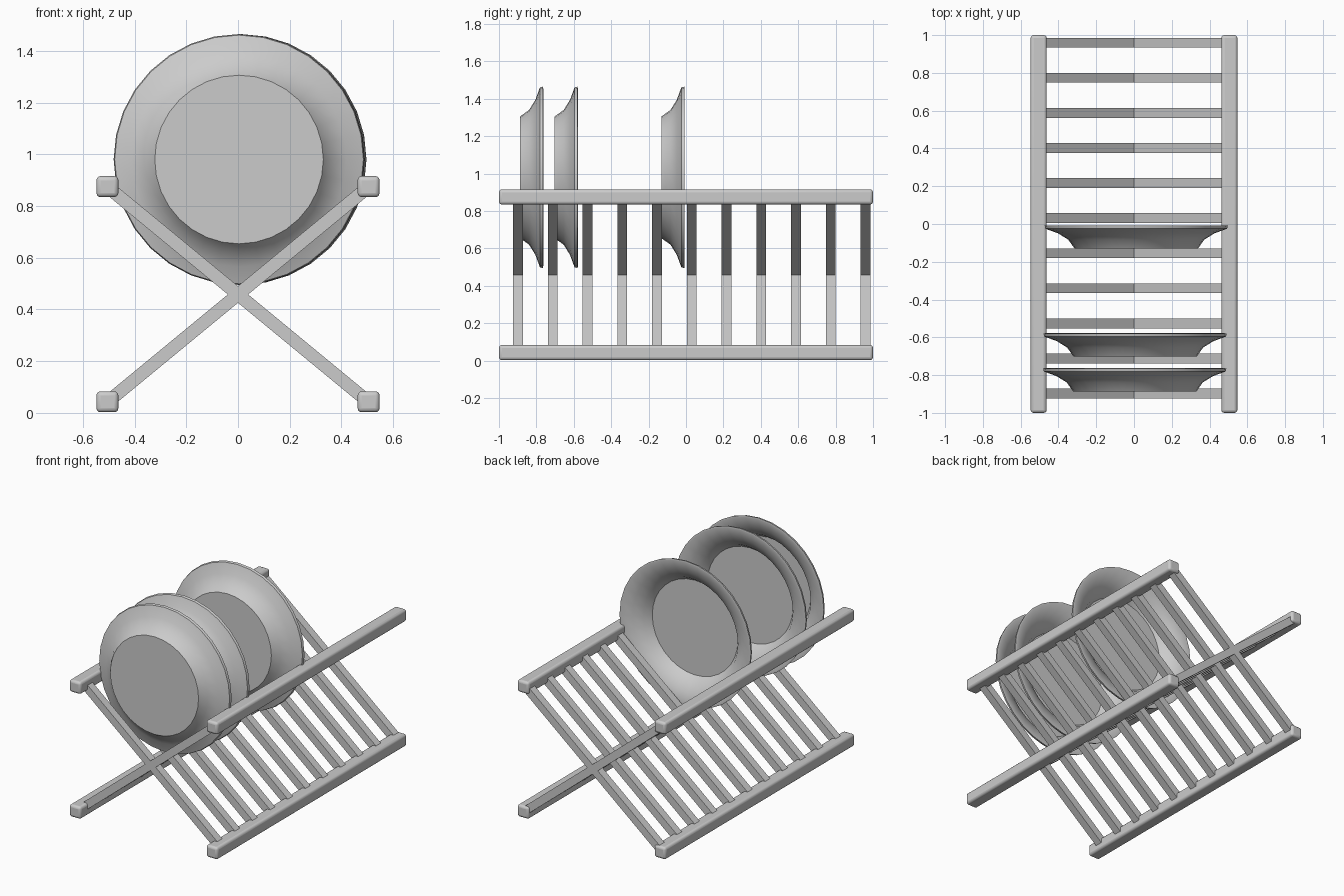
import bpy, bmesh, math

if "Cube" in bpy.data.objects:
    bpy.data.objects.remove(bpy.data.objects["Cube"])

def link(name, bm):
    bmesh.ops.recalc_face_normals(bm, faces=bm.faces)
    me = bpy.data.meshes.new(name)
    bm.to_mesh(me)
    bm.free()
    ob = bpy.data.objects.new(name, me)
    bpy.context.collection.objects.link(ob)
    return ob

def box(name, loc, size, rot_y=0.0, bevel=0.0):
    bm = bmesh.new()
    bmesh.ops.create_cube(bm, size=1.0)
    bmesh.ops.scale(bm, vec=size, verts=bm.verts)
    ob = link(name, bm)
    ob.location = loc
    ob.rotation_euler[1] = rot_y
    if bevel:
        m = ob.modifiers.new("rounded_edges", 'BEVEL')
        m.width = bevel
        m.segments = 3
    return ob

def smooth(ob, angle):
    bpy.ops.object.select_all(action='DESELECT')
    ob.select_set(True)
    bpy.context.view_layer.objects.active = ob
    bpy.ops.object.shade_smooth_by_angle(angle=math.radians(angle))

# Four long rails
Z_LOW, Z_HIGH, X_RAIL = 0.043, 0.875, 0.505
for side, sx in (("left", -1), ("right", 1)):
    for level, z in (("lower", Z_LOW), ("upper", Z_HIGH)):
        rail = box(f"{side}_{level}_rail", (sx * X_RAIL, 0, z), (0.085, 2.0, 0.081), bevel=0.016)
        smooth(rail, 40)

# Crossed slats
dx, dz = 2 * X_RAIL, Z_HIGH - Z_LOW
tilt = math.atan2(dz, dx)
length = math.hypot(dx, dz) - 0.05
for i in range(11):
    y = -0.898 + 0.1858 * i
    for s in (-1, 1):
        box(f"slat_{i + 1}_{'a' if s < 0 else 'b'}", (0, y, 0.458),
            (length, 0.052, 0.05), rot_y=s * tilt)

# Plates: (radius, depth) profile spun around y
PROFILE = [(0, 0), (0.326, 0), (0.36, 0.048), (0.415, 0.082), (0.481, 0.106),
           (0.485, 0.122), (0.474, 0.124), (0.405, 0.099), (0.348, 0.064),
           (0.316, 0.018), (0, 0.018)]

def plate(name, x, y, z):
    bm = bmesh.new()
    vs = [bm.verts.new((r, d, 0)) for r, d in PROFILE]
    es = [bm.edges.new(p) for p in zip(vs, vs[1:])]
    bmesh.ops.spin(bm, geom=vs + es, cent=(0, 0, 0), axis=(0, 1, 0),
                   angle=math.tau, steps=32, use_duplicate=False)
    bmesh.ops.remove_doubles(bm, verts=bm.verts, dist=1e-4)
    ob = link(name, bm)
    ob.location = (x, y, z)
    smooth(ob, 32)

plate("front_plate", 0.004, -0.887, 0.98)
plate("middle_plate", 0.006, -0.702, 0.98)
plate("back_plate", 0.012, -0.131, 0.98)
